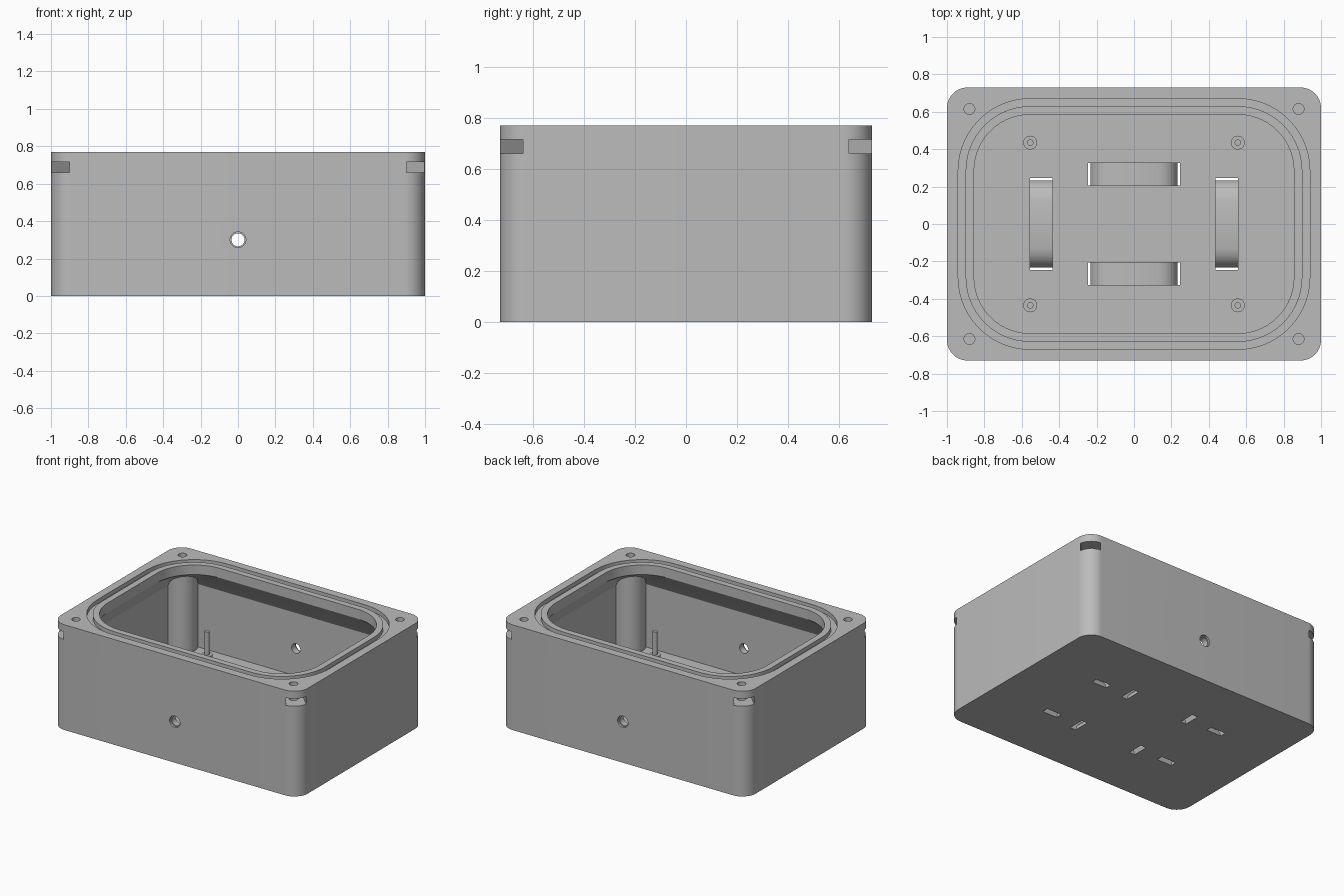
import bpy, bmesh, math
from mathutils import Matrix

cube = bpy.data.objects.get("Cube")
if cube:
    bpy.data.objects.remove(cube, do_unlink=True)

grey = bpy.data.materials.new("mid grey")
grey.use_nodes = True
grey.diffuse_color = (0.5, 0.5, 0.5, 1)
grey.node_tree.nodes["Principled BSDF"].inputs["Base Color"].default_value = (0.5, 0.5, 0.5, 1)

HEIGHT, FLOOR = 0.77, 0.10
SIGNS = [(sx, sy) for sx in (-1, 1) for sy in (-1, 1)]


def finish(name, bm):
    bmesh.ops.recalc_face_normals(bm, faces=bm.faces)
    mesh = bpy.data.meshes.new(name)
    bm.to_mesh(mesh)
    bm.free()
    mesh.materials.append(grey)
    obj = bpy.data.objects.new(name, mesh)
    bpy.context.collection.objects.link(obj)
    return obj


def rounded(hx, hy, r, z, n=14):
    """Rounded rectangle loop at height z."""
    points = []
    for q, (sx, sy) in enumerate([(1, 1), (-1, 1), (-1, -1), (1, -1)]):
        for i in range(n + 1):
            a = (q + i / n) * math.pi / 2
            points.append((sx * (hx - r) + r * math.cos(a),
                           sy * (hy - r) + r * math.sin(a), z))
    return points


def loft(name, loops, ring=False):
    """Skin matching loops; capped, or joined round into a ring."""
    bm = bmesh.new()
    rows = [[bm.verts.new(p) for p in loop] for loop in loops]
    n = len(rows[0])
    pairs = list(zip(rows, rows[1:])) + ([(rows[-1], rows[0])] if ring else [])
    for low, high in pairs:
        for i in range(n):
            j = (i + 1) % n
            bm.faces.new((low[i], low[j], high[j], high[i]))
    if not ring:
        bm.faces.new(rows[0])
        bm.faces.new(rows[-1])
    return finish(name, bm)


def cylinder(name, r, x, y, z0, z1, segments=40):
    bm = bmesh.new()
    bmesh.ops.create_cone(bm, cap_ends=True, segments=segments, radius1=r, radius2=r,
                          depth=z1 - z0,
                          matrix=Matrix.Translation((x, y, (z0 + z1) / 2)))
    return finish(name, bm)


def cross_hole(name, r, y0, y1, z):
    """Cylinder lying along y."""
    obj = cylinder(name, r, 0, 0, y0, y1)
    obj.data.transform(Matrix.Translation((0, 0, z)) @ Matrix.Rotation(-math.pi / 2, 4, 'X'))
    return obj


def combine(target, tool, operation='DIFFERENCE'):
    mod = target.modifiers.new("boolean", 'BOOLEAN')
    mod.object, mod.operation, mod.solver = tool, operation, 'EXACT'
    bpy.context.view_layer.objects.active = target
    bpy.ops.object.modifier_apply(modifier=mod.name)
    bpy.data.objects.remove(tool, do_unlink=True)


def strap_cutter(x, y, angle):
    """Channel that runs over a hump and curves down through the floor."""
    half = [(0.13, 0.088), (0.17, 0.077), (0.20, 0.058), (0.222, 0.03),
            (0.232, 0), (0.235, -0.02), (0.285, -0.02), (0.265, 0.04), (0.24, FLOOR + 0.02)]
    profile = half + [(-t, z) for t, z in reversed(half)]
    loops = [[(t, w, z) for t, z in profile] for w in (-0.06, 0.06)]
    obj = loft("strap_cutter", loops)
    obj.data.transform(Matrix.Translation((x, y, 0)) @ Matrix.Rotation(angle, 4, 'Z'))
    return obj


# Outer shell and hollow with an inward sloping lip
body = loft("enclosure_body", [rounded(1, 0.73, 0.11, 0), rounded(1, 0.73, 0.11, HEIGHT)])
hollow = loft("hollow", [rounded(0.94, 0.67, 0.06, FLOOR), rounded(0.94, 0.67, 0.06, 0.56),
                         rounded(0.855, 0.585, 0.3, 0.70), rounded(0.855, 0.585, 0.3, 0.9)])
combine(body, hollow)

# Seal groove round the opening
outer, inner = (0.94, 0.67, 0.385), (0.90, 0.63, 0.345)
combine(body, loft("groove", [rounded(*outer, 0.74), rounded(*outer, 0.9),
                              rounded(*inner, 0.9), rounded(*inner, 0.74)], ring=True))

# Corner posts, screw holes and nut slots
for sx, sy in SIGNS:
    x, y = sx * 0.88, sy * 0.615
    combine(body, cylinder("post", 0.103, x, y, 0.05, 0.72), 'UNION')
    combine(body, cylinder("screw_hole", 0.029, x, y, 0.5, 0.9, 32))
    bm = bmesh.new()
    bmesh.ops.create_cube(bm, size=1)
    bmesh.ops.scale(bm, vec=(0.26, 0.134, 0.055), verts=bm.verts)
    bmesh.ops.translate(bm, vec=(0.07, 0, 0.688), verts=bm.verts)
    slot = finish("nut_slot", bm)
    slot.data.transform(Matrix.Translation((x, y, 0))
                        @ Matrix.Rotation(math.atan2(sy, sx), 4, 'Z'))
    combine(body, slot)

# Cable holes through front and back, with a shallow outer rim
combine(body, cross_hole("cable_hole", 0.035, -0.9, 0.9, 0.3))
for y0, y1 in ((-0.9, -0.715), (0.715, 0.9)):
    combine(body, cross_hole("hole_rim", 0.042, y0, y1, 0.3))

# Strap channels in the floor
for s in (-1, 1):
    combine(body, strap_cutter(0, s * 0.265, 0))
    combine(body, strap_cutter(s * 0.495, 0, math.pi / 2))

# Board standoffs with locating pins
parts = [body]
for i, (sx, sy) in enumerate(SIGNS):
    x, y = sx * 0.555, sy * 0.435
    base = cylinder(f"standoff_{i + 1}", 0.037, x, y, FLOOR - 0.02, 0.20, 32)
    combine(base, cylinder("pin", 0.017, x, y, 0.15, 0.37, 24), 'UNION')
    parts.append(base)

# Smooth the round surfaces, keep the edges crisp
bpy.ops.object.select_all(action='DESELECT')
for obj in parts:
    obj.select_set(True)
bpy.context.view_layer.objects.active = body
bpy.ops.object.shade_smooth_by_angle(angle=math.radians(30))
